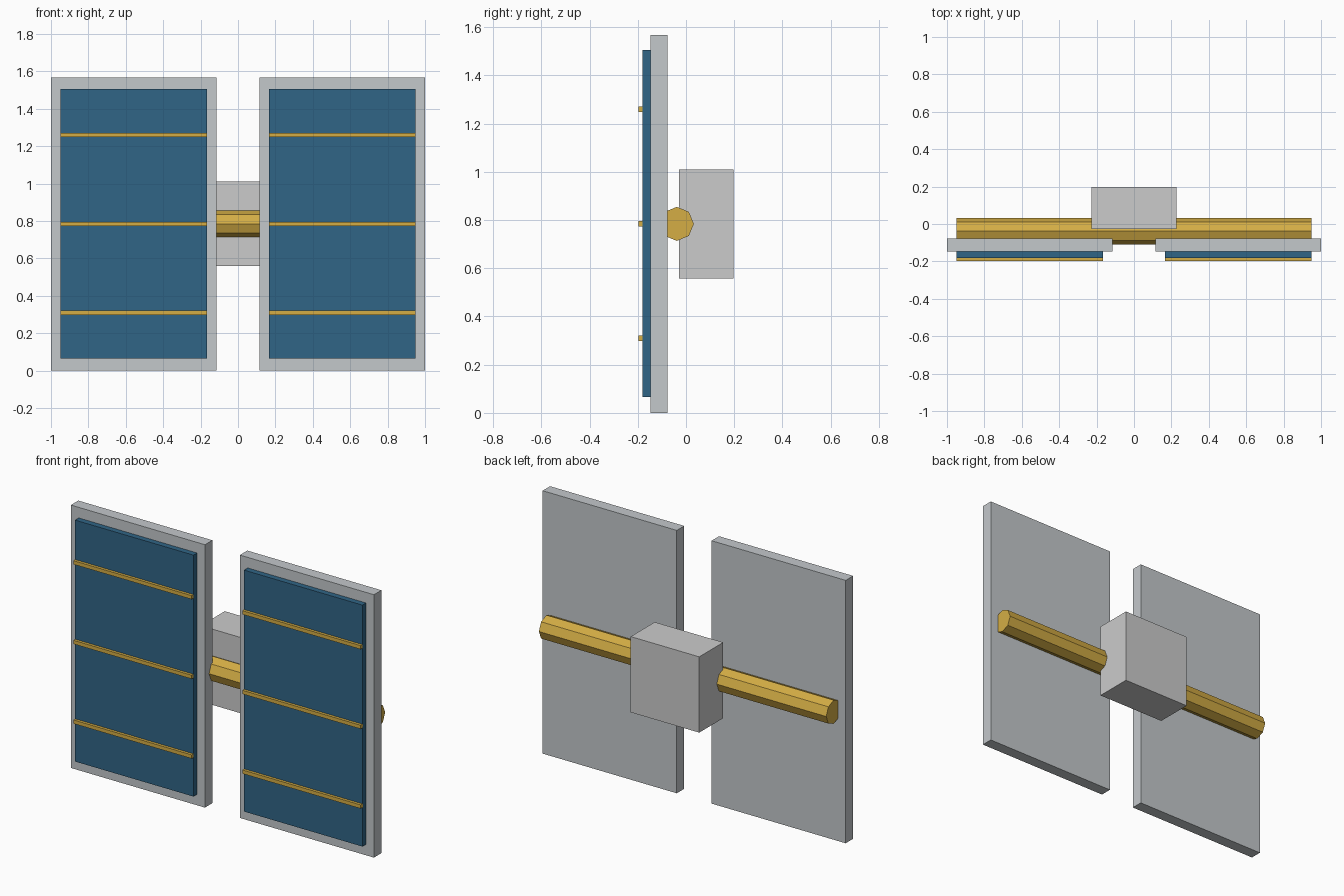
import bpy
from math import pi

if "Cube" in bpy.data.objects:
    bpy.data.objects.remove(bpy.data.objects["Cube"])


def paint(obj, name, color):
    mat = bpy.data.materials.get(name) or bpy.data.materials.new(name)
    mat.diffuse_color = color
    mat.use_nodes = True
    mat.node_tree.nodes["Principled BSDF"].inputs["Base Color"].default_value = mat.diffuse_color
    obj.data.materials.append(mat)


def box(name, x, y, z):
    """Box spanning the given (min, max) ranges."""
    spans = (x, y, z)
    bpy.ops.mesh.primitive_cube_add(size=1, location=[(a + b) / 2 for a, b in spans])
    obj = bpy.context.object
    obj.name = name
    obj.scale = [b - a for a, b in spans]
    bpy.ops.object.transform_apply(location=False, rotation=False, scale=True)
    return obj


GOLD = ("gold", (0.66, 0.42, 0.06, 1))
BLUE = ("panel_blue", (0.03, 0.13, 0.24, 1))
GREY = ("light_grey", (0.55, 0.58, 0.6, 1))
MID_Z = 0.784

# Central body
box("body", (-0.226, 0.226), (-0.028, 0.198), (0.558, 1.01))

# Octagonal boom running through both wings' backs
bpy.ops.mesh.primitive_cylinder_add(vertices=8, radius=0.0705, depth=1.896,
                                    location=(0, -0.038, MID_Z), rotation=(0, pi / 2, 0))
boom = bpy.context.object
boom.name = "boom"
paint(boom, *GOLD)

# Two wings: backing plate, blue panel and three gold strips
for side, sign in (("left", -1), ("right", 1)):
    def span(a, b):
        return tuple(sorted((sign * a, sign * b)))

    plate = box(f"{side}_backing_plate", span(0.115, 1.0), (-0.147, -0.077), (0, 1.568))
    paint(plate, *GREY)
    panel = box(f"{side}_solar_panel", span(0.167, 0.948), (-0.181, -0.14), (0.065, 1.505))
    paint(panel, *BLUE)
    for i in range(3):
        z = MID_Z + (i - 1) * 0.475
        strip = box(f"{side}_strip_{i + 1}", span(0.167, 0.948),
                    (-0.198, -0.175), (z - 0.011, z + 0.011))
        paint(strip, *GOLD)
